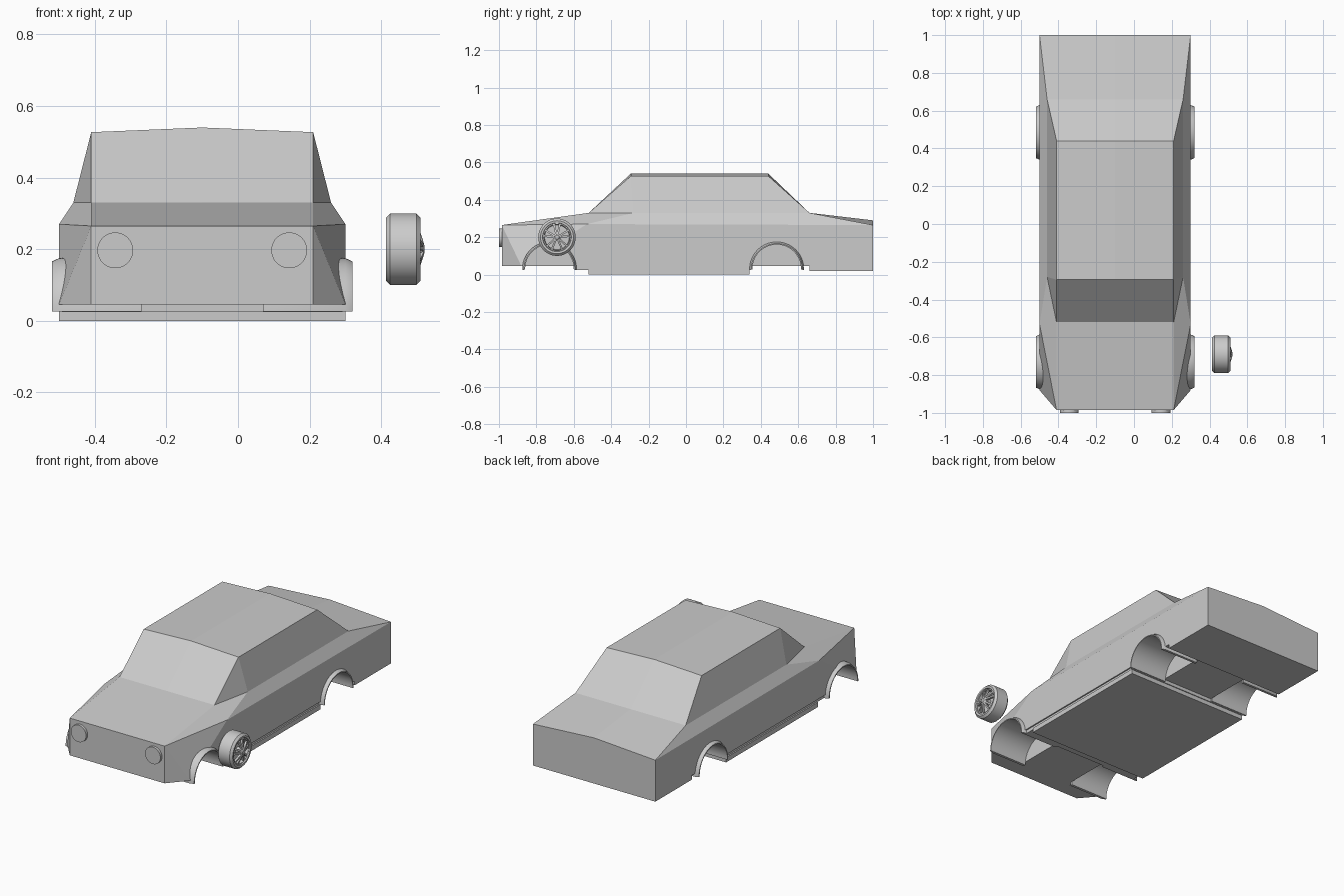
import bpy, bmesh
from math import sin, cos, pi, radians
from mathutils import Matrix, Vector

cube = bpy.data.objects.get("Cube")
if cube:
    bpy.data.objects.remove(cube, do_unlink=True)

BODY_X = -0.1                      # the car body sits beside the loose wheel
WHEEL = Vector((0, -0.69, 0.2))

grey = bpy.data.materials.new("plain_grey")
grey.use_nodes = True
grey.diffuse_color = (0.6, 0.6, 0.6, 1)
grey.node_tree.nodes["Principled BSDF"].inputs["Base Color"].default_value = (0.6, 0.6, 0.6, 1)


def finish(name, bm, location=(0, 0, 0), smooth=False):
    bmesh.ops.recalc_face_normals(bm, faces=bm.faces)
    mesh = bpy.data.meshes.new(name)
    bm.to_mesh(mesh)
    bm.free()
    mesh.materials.append(grey)
    obj = bpy.data.objects.new(name, mesh)
    obj.location = location
    bpy.context.collection.objects.link(obj)
    if smooth:
        bpy.ops.object.select_all(action='DESELECT')
        obj.select_set(True)
        bpy.context.view_layer.objects.active = obj
        bpy.ops.object.shade_smooth_by_angle(angle=radians(30))
    return obj


def box(name, half_width, y0, y1, z0, z1):
    bm = bmesh.new()
    bmesh.ops.create_cube(bm, size=1)
    bmesh.ops.scale(bm, vec=(2 * half_width, y1 - y0, z1 - z0), verts=bm.verts)
    return finish(name, bm, (BODY_X, (y0 + y1) / 2, (z0 + z1) / 2))


def lathe(profile, start, end, steps, closed):
    """Sweep (x, radius) points around the x axis."""
    bm = bmesh.new()
    full = abs(end - start - 2 * pi) < 0.001
    rows = []
    for i in range(steps if full else steps + 1):
        a = start + (end - start) * i / steps
        rows.append([bm.verts.new((x, r * cos(a), r * sin(a))) for x, r in profile])
    n = len(profile)
    for i in range(steps):
        a, b = rows[i], rows[(i + 1) % len(rows)]
        for j in range(n if closed else n - 1):
            k = (j + 1) % n
            bm.faces.new((a[j], a[k], b[k], b[j]))
    if not full:
        bm.faces.new(rows[0])
        bm.faces.new(rows[-1])
    else:
        if not closed:
            bm.faces.new([r[0] for r in rows])
            bm.faces.new([r[-1] for r in rows])
    return bm


# Body shell: named corners of one half, mirrored across the middle
centre = {"F0": (-0.985, 0.045), "F1": (-0.985, 0.265), "H": (-0.52, 0.33),
          "R1": (-0.295, 0.54), "R2": (0.44, 0.54), "T": (0.66, 0.33),
          "B1": (1, 0.29), "B0": (1, 0.045)}
side = {"f0": (0.31, -0.985, 0.045), "f1": (0.31, -0.985, 0.265),
        "h": (0.31, -0.52, 0.33), "r1": (0.31, -0.295, 0.527),
        "r2": (0.31, 0.44, 0.527), "t": (0.36, 0.66, 0.33),
        "b1": (0.4, 1, 0.265), "b0": (0.4, 1, 0.045),
        "s": (0.4, -0.53, 0.27), "p": (0.36, -0.28, 0.33), "c": (0.4, -0.88, 0.045)}
panels = ["F0 f0 f1 F1", "F1 f1 h H", "H h r1 R1", "R1 r1 r2 R2", "R2 r2 t T",
          "T t b1 B1", "B1 b1 b0 B0", "f0 c f1", "f1 c s", "f1 s h", "h s p",
          "h p r1", "r1 p t r2", "p s b1 t", "s c b0 b1", "F0 B0 b0 c f0"]
bm = bmesh.new()
v = {k: bm.verts.new((0, *yz)) for k, yz in centre.items()}
v.update({k: bm.verts.new(co) for k, co in side.items()})
for panel in panels:
    bm.faces.new([v[k] for k in panel.split()])
geom = bm.verts[:] + bm.edges[:] + bm.faces[:]
bmesh.ops.mirror(bm, geom=geom, axis='X', merge_dist=0.0005)
bmesh.ops.remove_doubles(bm, verts=bm.verts, dist=0.0005)
body = finish("body_shell", bm, (BODY_X, 0, 0))

# Wheel wells cut into the body, each with a flared half-round liner
liner = [(0.17, 0.145), (0.40, 0.145), (0.42, 0.136), (0.42, 0.13), (0.17, 0.13)]
for end, y in (("front", -0.73), ("rear", 0.485)):
    for label, sign in (("left", 1), ("right", -1)):
        spot = (BODY_X, y, 0.03)
        cut = lathe([(sign * 0.17, 0.138), (sign * 0.47, 0.138)], 0, 2 * pi, 48, False)
        cutter = finish(f"{end}_{label}_well_cutter", cut, spot)
        cutter.hide_render = True
        cutter.hide_viewport = True
        mod = body.modifiers.new("wheel_well", 'BOOLEAN')
        mod.operation = 'DIFFERENCE'
        mod.solver = 'EXACT'
        mod.object = cutter
        finish(f"{end}_{label}_arch", lathe([(sign * x, r) for x, r in liner],
               -0.03, pi + 0.03, 28, True), spot, smooth=True)

# Underside
box("floor_pan", 0.4, -0.52, 0.34, 0, 0.028)
box("sill", 0.392, -0.585, 0.345, 0.025, 0.046)
box("tail_underside", 0.4, 0.66, 1, 0.02, 0.046)

# Headlights
for label, sign in (("left", 1), ("right", -1)):
    bm = bmesh.new()
    bmesh.ops.create_cone(bm, cap_ends=True, segments=40, radius1=0.05, radius2=0.05,
                          depth=0.02, matrix=Matrix.Rotation(pi / 2, 4, 'X'))
    finish(f"{label}_headlight", bm, (BODY_X + sign * 0.243, -0.99, 0.197), smooth=True)

# Loose wheel: tyre with dished rim
tyre = [(0.44, 0.07), (0.416, 0.076), (0.413, 0.088), (0.425, 0.1), (0.498, 0.1),
        (0.51, 0.088), (0.509, 0.077), (0.502, 0.075), (0.504, 0.069), (0.48, 0.066)]
finish("tyre", lathe(tyre, 0, 2 * pi, 48, False), WHEEL, smooth=True)
hub = [(0.475, 0.02), (0.514, 0.02), (0.521, 0.011)]
finish("wheel_hub", lathe(hub, 0, 2 * pi, 24, False), WHEEL, smooth=True)

# Paired spokes sloping from the hub out to the rim
bm = bmesh.new()
for i in range(5):
    for offset in (-13, 13):
        turn = Matrix.Rotation(radians(72 * i + 90 + offset), 4, 'X')
        tilt = Matrix.Translation((0.505, 0.042, 0)) @ Matrix.Rotation(radians(17), 4, 'Z')
        size = Matrix.Diagonal((0.012, 0.06, 0.01, 1))
        bmesh.ops.create_cube(bm, size=1, matrix=turn @ tilt @ size)
finish("wheel_spokes", bm, WHEEL)
